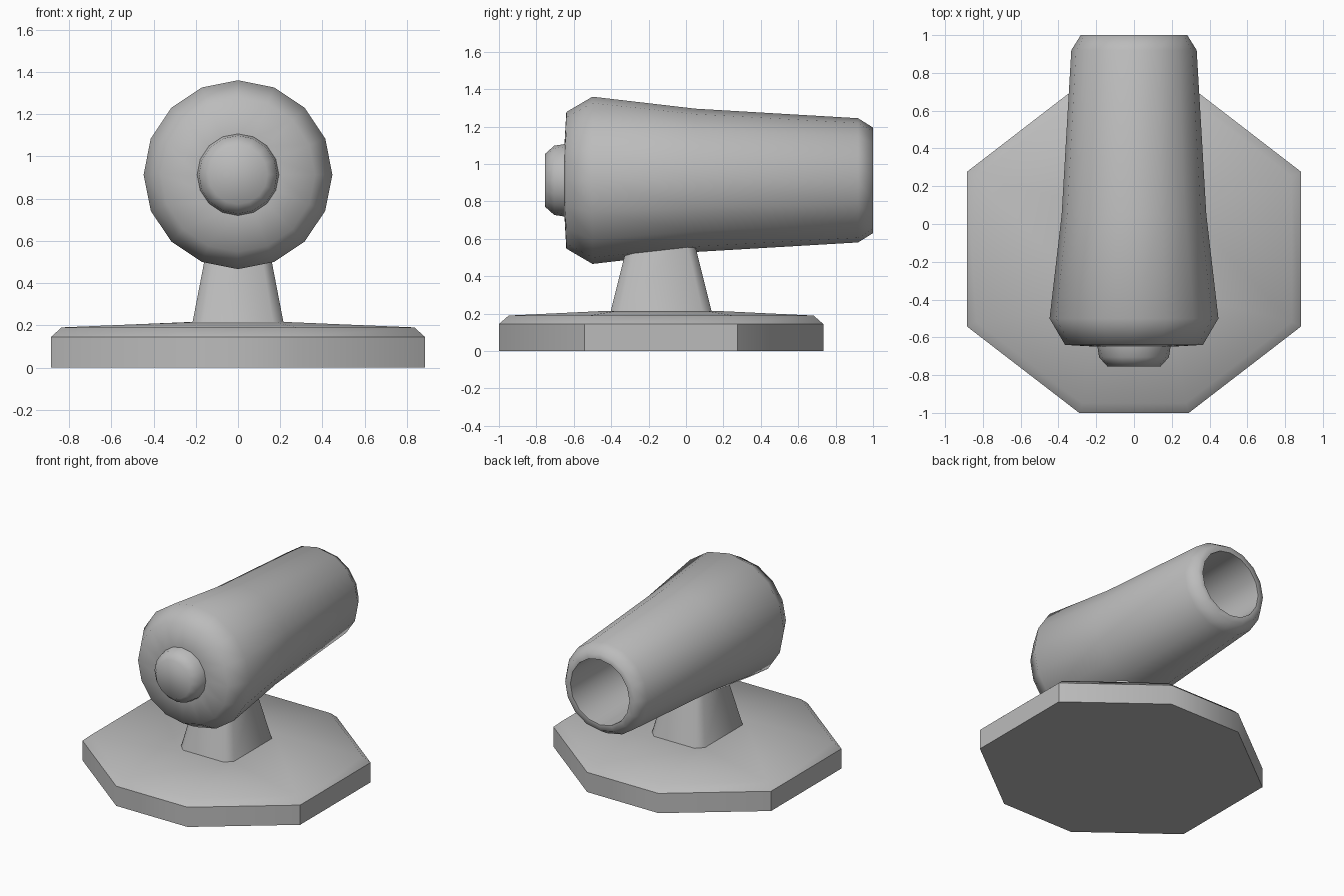
import bpy
import bmesh
import math

if "Cube" in bpy.data.objects:
    bpy.data.objects.remove(bpy.data.objects["Cube"], do_unlink=True)

# One plain grey for everything
grey = bpy.data.materials.new("plain_grey")
grey.use_nodes = True
colour = (0.5, 0.5, 0.5, 1)
grey.diffuse_color = colour
grey.node_tree.nodes["Principled BSDF"].inputs["Base Color"].default_value = colour

CENTRE_Y = -0.133   # middle of the base and pedestal
AXIS_Z = 0.913      # height of the barrel axis


def skin(name, rings, angle):
    """Bridge equal-sized point rings, cap both ends, smooth by angle."""
    bm = bmesh.new()
    loops = [[bm.verts.new(p) for p in ring] for ring in rings]
    n = len(loops[0])
    for a, b in zip(loops, loops[1:]):
        for i in range(n):
            j = (i + 1) % n
            bm.faces.new((a[i], a[j], b[j], b[i]))
    bm.faces.new(loops[0])
    bm.faces.new(loops[-1])
    bmesh.ops.recalc_face_normals(bm, faces=bm.faces)
    mesh = bpy.data.meshes.new(name)
    bm.to_mesh(mesh)
    bm.free()
    mesh.materials.append(grey)
    obj = bpy.data.objects.new(name, mesh)
    bpy.context.collection.objects.link(obj)
    bpy.ops.object.select_all(action="DESELECT")
    obj.select_set(True)
    bpy.context.view_layer.objects.active = obj
    bpy.ops.object.shade_smooth_by_angle(angle=math.radians(angle))
    return obj


def octagon(hx, hy, cx, cy, z):
    """Rectangle with cut corners, counter-clockwise."""
    quarter = [(hx, hy - cy), (hx - cx, hy)]
    pts = quarter + [(-x, y) for x, y in reversed(quarter)]
    pts += [(-x, -y) for x, y in pts]
    return [(x, y + CENTRE_Y, z) for x, y in pts]


def lathe(name, profile, angle, sides=16):
    """Revolve (y, radius) points about the barrel axis."""
    turns = [math.tau * i / sides for i in range(sides)]
    rings = [[(r * math.sin(t), y, AXIS_Z + r * math.cos(t)) for t in turns]
             for y, r in profile]
    return skin(name, rings, angle)


# Wide eight-sided base with a gently rising top
skin("base", [
    octagon(0.885, 0.867, 0.595, 0.458, 0),
    octagon(0.885, 0.867, 0.595, 0.458, 0.145),
    octagon(0.835, 0.815, 0.56, 0.43, 0.19),
    octagon(0.24, 0.295, 0.06, 0.06, 0.215),
], 45)

# Tapered pedestal running up into the barrel
skin("pedestal", [
    octagon(0.217, 0.272, 0.05, 0.05, 0.205),
    octagon(0.137, 0.168, 0.04, 0.04, 0.62),
], 50)

# Barrel: closed breech, flared rear, rounded muzzle lip and open bore
lathe("barrel", [
    (-0.65, 0.19), (-0.64, 0.365), (-0.5, 0.447), (0.05, 0.383),
    (0.92, 0.332), (1.0, 0.282), (1.0, 0.24), (0.4, 0.23),
], 60)

# Rounded knob at the closed end
lathe("breech_knob", [
    (-0.755, 0.14), (-0.705, 0.185), (-0.64, 0.195),
], 60)
